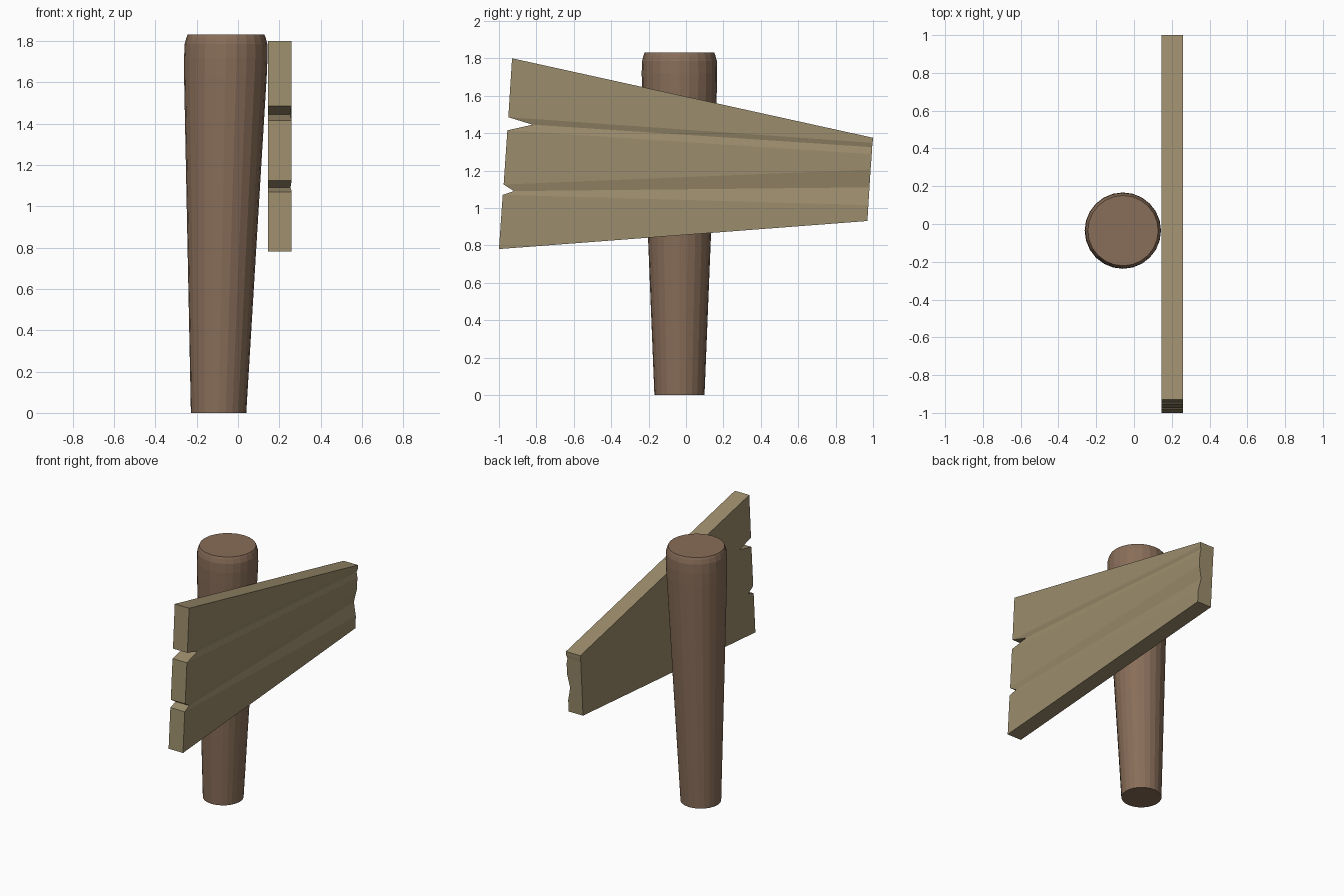
import bpy, bmesh
from math import cos, sin, tau

if "Cube" in bpy.data.objects:
    bpy.data.objects.remove(bpy.data.objects["Cube"])


def make_object(name, verts, faces, color):
    mesh = bpy.data.meshes.new(name)
    mesh.from_pydata(verts, [], faces)
    bm = bmesh.new()
    bm.from_mesh(mesh)
    bmesh.ops.recalc_face_normals(bm, faces=bm.faces)
    bm.to_mesh(mesh)
    bm.free()
    mat = bpy.data.materials.new(name + "_wood")
    mat.diffuse_color = color
    mat.use_nodes = True
    mat.node_tree.nodes["Principled BSDF"].inputs["Base Color"].default_value = mat.diffuse_color
    mesh.materials.append(mat)
    obj = bpy.data.objects.new(name, mesh)
    bpy.context.collection.objects.link(obj)
    return obj


# Post: tapered, slightly leaning, with a rounded top rim (z, radius, centre x)
SIDES = 24
rings = [(0, 0.134, -0.094), (1.63, 0.2, -0.061), (1.72, 0.202, -0.059),
         (1.785, 0.2, -0.058), (1.815, 0.192, -0.058), (1.83, 0.186, -0.058)]
verts = [(cx + r * cos(tau * i / SIDES), -0.035 + r * sin(tau * i / SIDES), z)
         for z, r, cx in rings for i in range(SIDES)]
faces = [(k * SIDES + i, k * SIDES + (i + 1) % SIDES,
          (k + 1) * SIDES + (i + 1) % SIDES, (k + 1) * SIDES + i)
         for k in range(len(rings) - 1) for i in range(SIDES)]
faces.append(tuple(range(SIDES)))
faces.append(tuple(range((len(rings) - 1) * SIDES, len(rings) * SIDES)))
make_object("post", verts, faces, (0.25, 0.155, 0.1, 1))

# Sign board: outline (y, z, groove depth) with notched left end
outline = [(-0.93, 1.80, 0), (1.0, 1.375, 0),
           (0.998, 1.348, 0), (0.995, 1.325, 0.008), (0.993, 1.287, 0),
           (0.987, 1.205, 0), (0.981, 1.11, 0.02), (0.975, 1.015, 0),
           (0.97, 0.93, 0), (-1.0, 0.78, 0),
           (-0.98, 1.07, 0), (-0.92, 1.09, 0.006), (-0.975, 1.125, 0),
           (-0.955, 1.415, 0), (-0.82, 1.445, 0.008), (-0.95, 1.485, 0)]
n = len(outline)
verts = [(0.26 - d, y, z) for y, z, d in outline] + [(0.145, y, z) for y, z, d in outline]
faces = [(i, (i + 1) % n, (i + 1) % n + n, i + n) for i in range(n)]
faces.append(tuple(range(n, 2 * n)))

# Face strips running lengthwise, dipping into the two grooves
faces.append((0, 1, 2, 15))
faces += [(17 - k, k, k + 1, 16 - k) for k in range(2, 8)]
make_object("sign_board", verts, faces, (0.33, 0.265, 0.15, 1))
